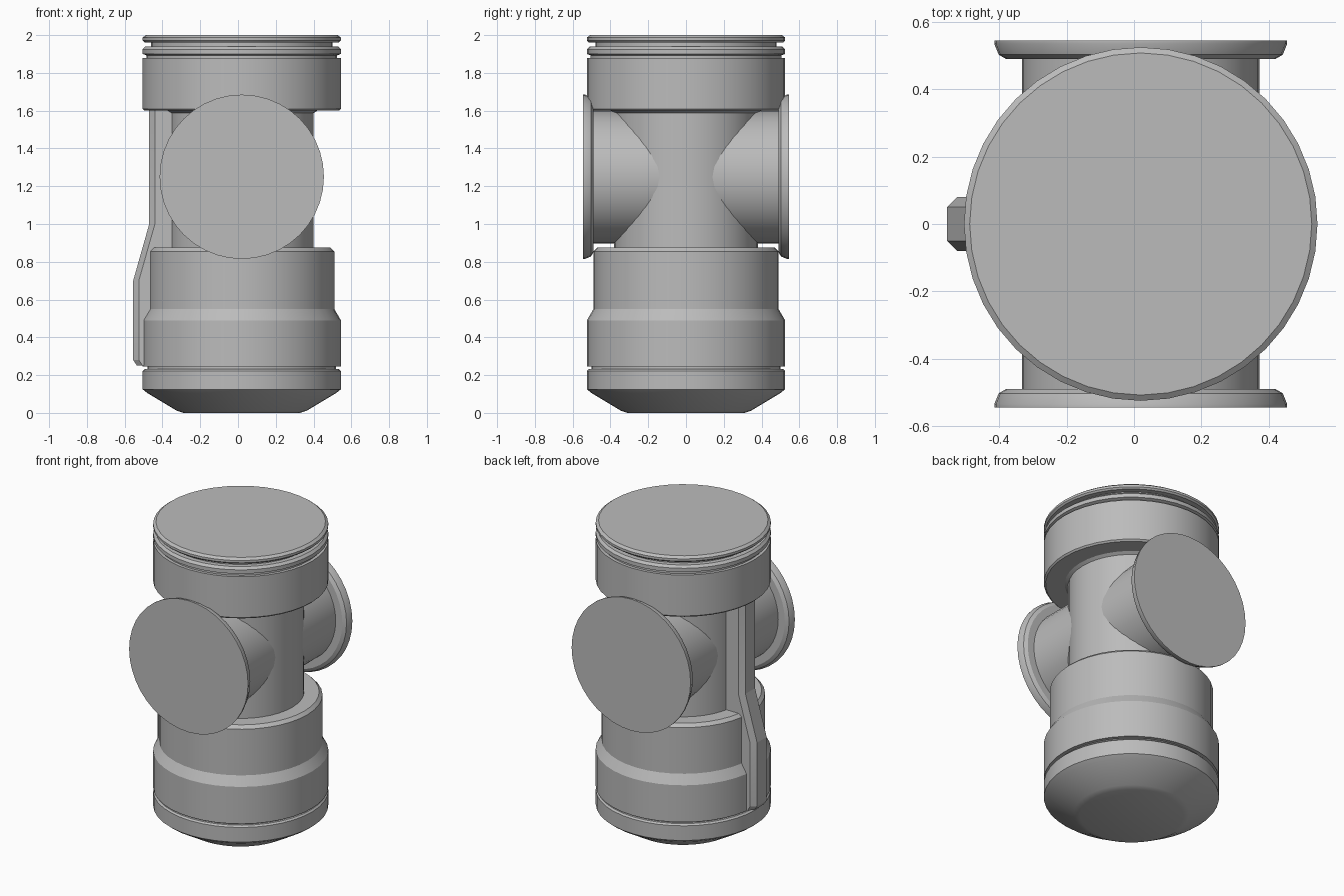
import bpy, bmesh, math
from mathutils import Matrix, Vector

AXIS_X = 0.02
SEGMENTS = 40

cube = bpy.data.objects.get("Cube")
if cube:
    bpy.data.objects.remove(cube, do_unlink=True)

grey = bpy.data.materials.new("plain grey")
grey.use_nodes = True
colour = (0.5, 0.5, 0.5, 1)
grey.diffuse_color = colour
grey.node_tree.nodes["Principled BSDF"].inputs["Base Color"].default_value = colour


def finish(name, bm, angle=25):
    """Turn a bmesh into a shaded object."""
    bmesh.ops.recalc_face_normals(bm, faces=bm.faces)
    mesh = bpy.data.meshes.new(name)
    bm.to_mesh(mesh)
    bm.free()
    mesh.materials.append(grey)
    obj = bpy.data.objects.new(name, mesh)
    bpy.context.collection.objects.link(obj)
    bpy.ops.object.select_all(action='DESELECT')
    obj.select_set(True)
    bpy.context.view_layer.objects.active = obj
    bpy.ops.object.shade_smooth_by_angle(angle=math.radians(angle))
    return obj


def lathe(name, profile, matrix):
    """Closed solid of revolution from (radius, height) points."""
    bm = bmesh.new()
    rings = []
    for r, h in profile:
        rings.append([bm.verts.new((r * math.cos(a), r * math.sin(a), h))
                      for a in (math.tau * i / SEGMENTS for i in range(SEGMENTS))])
    for low, high in zip(rings, rings[1:]):
        for i in range(SEGMENTS):
            j = (i + 1) % SEGMENTS
            bm.faces.new((low[i], low[j], high[j], high[i]))
    bm.faces.new(rings[0])
    bm.faces.new(rings[-1])
    bm.transform(matrix)
    return finish(name, bm)


upright = Matrix.Translation((AXIS_X, 0, 0))

# Rounded foot, groove and stepped lower collar
lathe("lower_body", [
    (0.31, 0), (0.345, 0.012), (0.50, 0.105), (0.525, 0.125), (0.525, 0.222),
    (0.515, 0.232), (0.50, 0.232), (0.50, 0.246), (0.525, 0.246), (0.525, 0.49),
    (0.49, 0.55), (0.49, 0.855), (0.47, 0.875), (0.36, 0.875)], upright)

# Narrow neck
lathe("neck", [(0.38, 0.86), (0.38, 1.61)], upright)

# Upper collar with grooves and lid rim
lathe("upper_collar", [
    (0.37, 1.58), (0.40, 1.60), (0.515, 1.60), (0.525, 1.61), (0.525, 1.88),
    (0.505, 1.88), (0.505, 1.893), (0.525, 1.90), (0.525, 1.925), (0.51, 1.94),
    (0.48, 1.94), (0.48, 1.962), (0.515, 1.962), (0.525, 1.972), (0.525, 1.987),
    (0.508, 2.0)], upright)

# Front and back ports with flanged covers
for side, name in ((1, "front"), (-1, "back")):
    place = (Matrix.Translation((AXIS_X, 0, 1.25))
             @ Matrix.Rotation(side * math.pi / 2, 4, 'X'))
    lathe(name + "_port", [
        (0.352, 0.05), (0.352, 0.49), (0.40, 0.49), (0.422, 0.503),
        (0.435, 0.535), (0.435, 0.545)], place)

# Bent side pipe: a bevelled section swept down the side
bm = bmesh.new()
path = [(-0.47, 1.605), (-0.47, 1.0), (-0.555, 0.70), (-0.555, 0.28), (-0.535, 0.25)]
section = [(0.16, -0.08), (0.03, -0.08), (0, -0.05), (0, 0.05), (0.03, 0.08), (0.16, 0.08)]
rings = [[bm.verts.new(Vector((x + depth, y, z))) for depth, y in section]
         for x, z in path]
count = len(section)
for upper, lower in zip(rings, rings[1:]):
    for i in range(count):
        j = (i + 1) % count
        bm.faces.new((upper[i], upper[j], lower[j], lower[i]))
bm.faces.new(rings[0])
bm.faces.new(rings[-1])
finish("side_pipe", bm, 15)
